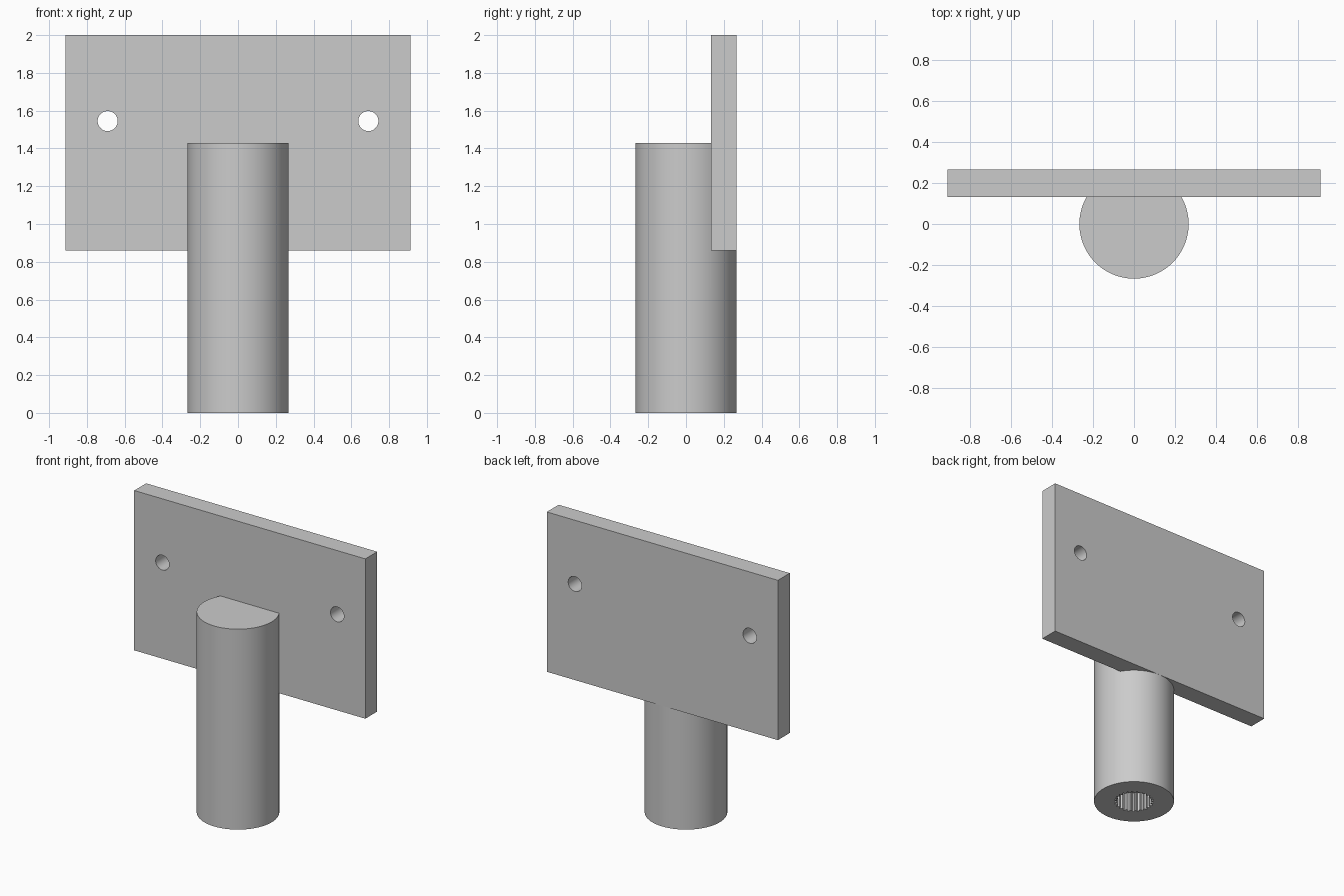
import bpy, bmesh
from math import cos, sin, pi, radians
from mathutils import Matrix

default_cube = bpy.data.objects.get("Cube")
if default_cube:
    bpy.data.objects.remove(default_cube, do_unlink=True)

GREY = (0.6, 0.6, 0.6, 1)
grey = bpy.data.materials.new("plain_grey")
grey.use_nodes = True
grey.diffuse_color = GREY
grey.node_tree.nodes["Principled BSDF"].inputs["Base Color"].default_value = GREY

RADIUS, PEG_TOP = 0.267, 1.43
PLATE_HALF, PLATE_FRONT, PLATE_BOTTOM, PLATE_TOP = 0.912, 0.133, 0.86, 2.0


def prism(name, outline, z0, z1, matrix=Matrix()):
    """Extrude a closed xy outline from z0 to z1, then place it."""
    bm = bmesh.new()
    base = bm.faces.new([bm.verts.new((x, y, z0)) for x, y in outline])
    grown = bmesh.ops.extrude_face_region(bm, geom=[base])["geom"]
    bmesh.ops.translate(bm, vec=(0, 0, z1 - z0),
                        verts=[v for v in grown if isinstance(v, bmesh.types.BMVert)])
    bm.transform(matrix)
    bmesh.ops.recalc_face_normals(bm, faces=bm.faces)
    mesh = bpy.data.meshes.new(name)
    bm.to_mesh(mesh)
    bm.free()
    mesh.materials.append(grey)
    obj = bpy.data.objects.new(name, mesh)
    bpy.context.collection.objects.link(obj)
    return obj


def circle(radius, sides):
    return [(radius * cos(2 * pi * i / sides), radius * sin(2 * pi * i / sides))
            for i in range(sides)]


def activate(obj):
    bpy.ops.object.select_all(action="DESELECT")
    obj.select_set(True)
    bpy.context.view_layer.objects.active = obj


def cut(obj, cutter, keep=False):
    mod = obj.modifiers.new("cut", "BOOLEAN")
    mod.operation, mod.solver, mod.object = "DIFFERENCE", "EXACT", cutter
    activate(obj)
    bpy.ops.object.modifier_apply(modifier=mod.name)
    if not keep:
        bpy.data.objects.remove(cutter, do_unlink=True)


# Mounting plate
plate = prism("mounting_plate",
              [(-PLATE_HALF, PLATE_FRONT), (PLATE_HALF, PLATE_FRONT),
               (PLATE_HALF, RADIUS), (-PLATE_HALF, RADIUS)],
              PLATE_BOTTOM, PLATE_TOP)

# Round post, notched where the plate sits
post = prism("round_post", circle(RADIUS, 96), 0, PEG_TOP)
notch = prism("notch_cutter",
              [(-1, PLATE_FRONT), (1, PLATE_FRONT), (1, 1), (-1, 1)],
              PLATE_BOTTOM, PLATE_TOP)
cut(post, notch)

# Toothed socket in the underside of the post
TEETH = 25
socket = []
for i in range(TEETH):
    for step, r in ((0, 0.132), (0.3, 0.132), (0.5, 0.117), (0.8, 0.117)):
        a = 2 * pi * (i + step) / TEETH
        socket.append((r * cos(a), r * sin(a)))
cut(post, prism("socket_cutter", socket, -0.1, 0.14))

# Screw holes through the plate
for side in (-1, 1):
    place = Matrix.Translation((side * 0.69, 0.2, 1.545)) @ Matrix.Rotation(pi / 2, 4, "X")
    cut(plate, prism("screw_hole_cutter", circle(0.053, 48), -0.3, 0.3, place))

for obj in (plate, post):
    activate(obj)
    bpy.ops.object.shade_smooth_by_angle(angle=radians(30))
